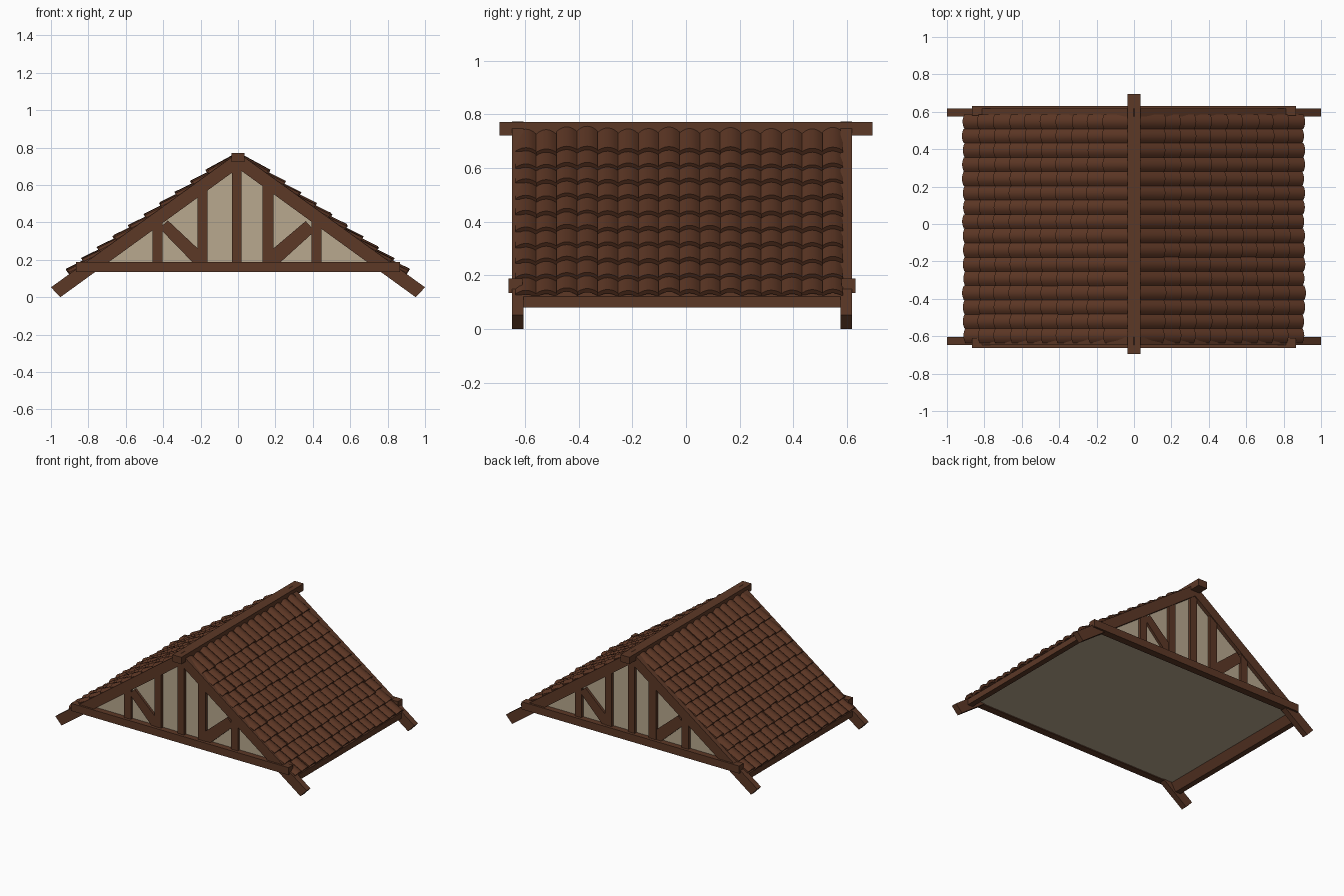
import bpy, bmesh, math, random
from mathutils import Matrix, Vector

if "Cube" in bpy.data.objects:
    bpy.data.objects.remove(bpy.data.objects["Cube"])

random.seed(4)


def material(name, rgb):
    m = bpy.data.materials.new(name)
    lin = [((c / 255 + 0.055) / 1.055) ** 2.4 for c in rgb]
    m.diffuse_color = (*lin, 1)
    m.use_nodes = True
    m.node_tree.nodes["Principled BSDF"].inputs["Base Color"].default_value = m.diffuse_color
    return m


WOOD = material("wood brown", (92, 56, 38))
TILE = material("tile brown", (92, 54, 36))
PLASTER = material("plaster beige", (184, 168, 142))


def finish(name, bm, mat):
    bmesh.ops.recalc_face_normals(bm, faces=bm.faces)
    me = bpy.data.meshes.new(name)
    bm.to_mesh(me)
    bm.free()
    me.materials.append(mat)
    ob = bpy.data.objects.new(name, me)
    bpy.context.collection.objects.link(ob)
    return ob


def extrude_xz(name, pts, y0, y1, mat, turned=False):
    """Extrude an xz outline along y; turned = placed on the back gable."""
    bm = bmesh.new()
    if turned:
        pts = [(-x, z) for x, z in pts]
        y0, y1 = -0.03 - y0, -0.03 - y1
    f = bm.faces.new([bm.verts.new((x, y0, z)) for x, z in pts])
    g = bmesh.ops.extrude_face_region(bm, geom=[f])
    vs = [v for v in g["geom"] if isinstance(v, bmesh.types.BMVert)]
    bmesh.ops.translate(bm, verts=vs, vec=(0, y1 - y0, 0))
    return finish(name, bm, mat)


def rect(x0, x1, z0, z1):
    return [(x0, z0), (x1, z0), (x1, z1), (x0, z1)]


def rafter_z(x):
    return 0.689 - 0.72 * abs(x) + 0.03


# plaster body with gable walls and flat underside
extrude_xz("plaster_body", [(-0.84, 0.14), (0.84, 0.14), (0, 0.735)], -0.62, 0.59, PLASTER)

# ridge beam
extrude_xz("ridge_beam", rect(-0.036, 0.036, 0.722, 0.772), -0.695, 0.695, WOOD)

# timber framing of both gables
for side, turned in (("front", False), ("back", True)):
    for label, s in (("left", -1), ("right", 1)):
        pts = [(0, 0.773), (s, 0.053), (s * 0.95, 0.0), (0, 0.689)]
        extrude_xz(f"{side}_{label}_rafter", pts, -0.648, -0.605, WOOD, turned)
    extrude_xz(f"{side}_tie_beam", rect(-0.865, 0.865, 0.134, 0.188), -0.662, -0.61, WOOD, turned)
    for i, (a, b) in enumerate([(-0.457, -0.404), (-0.217, -0.163), (-0.033, 0.02),
                                (0.131, 0.19), (0.393, 0.447)]):
        pts = [(a, 0.16), (b, 0.16), (b, rafter_z(b)), (a, rafter_z(a))]
        extrude_xz(f"{side}_stud_{i + 1}", pts, -0.641, -0.61, WOOD, turned)
    braces = {"left": [(-0.375, 0.41), (-0.42, 0.369), (-0.243, 0.187), (-0.2, 0.187), (-0.2, 0.246)],
              "right": [(0.18, 0.253), (0.18, 0.187), (0.227, 0.187), (0.41, 0.353), (0.362, 0.407)]}
    for label, pts in braces.items():
        extrude_xz(f"{side}_{label}_brace", pts, -0.638, -0.61, WOOD, turned)

# eave boards between the rafter tails
for label, s in (("left", -1), ("right", 1)):
    pts = [(s * 0.825, 0.135), (s * 0.86, 0.08), (s * 0.90, 0.08), (s * 0.90, 0.122), (s * 0.865, 0.145)]
    extrude_xz(f"{label}_eave_board", pts, -0.62, 0.59, WOOD)

# curved, overlapping tiles
ROWS, COLS, SEG = 10, 16, 6
Y0, PITCH = -0.635, 1.22 / 16
SLOPE = math.atan(0.71)
DOWN = Vector((math.cos(SLOPE), 0, -math.sin(SLOPE)))
OUT = Vector((math.sin(SLOPE), 0, math.cos(SLOPE)))


def add_tile(bm, lip, y, length, width):
    """One arched tile: lip is its lower crest point, upper end tucked under."""
    rings = []
    for dist, drop in ((0, 0), (length, 0.02)):
        base = lip - DOWN * dist - OUT * drop
        top, low = [], []
        for k in range(SEG + 1):
            t = 2 * k / SEG - 1
            p = base + Vector((0, y + t * width / 2, 0)) - OUT * (0.016 * t * t)
            top.append(bm.verts.new(p))
            low.append(bm.verts.new(p - OUT * 0.018))
        rings.append(top + low[::-1])
    a, b = rings
    n = len(a)
    for k in range(n):
        bm.faces.new((a[k], a[(k + 1) % n], b[(k + 1) % n], b[k]))
    for r in rings:
        for k in range(SEG):
            bm.faces.new((r[k], r[k + 1], r[n - 2 - k], r[n - 1 - k]))


for label, s in (("left", -1), ("right", 1)):
    bm = bmesh.new()
    for c in range(COLS):
        col_lift = random.uniform(-0.006, 0.004)
        for r in range(ROWS):
            x = 0.916 - 0.083 * (ROWS - 1 - r)
            lip = Vector((x, 0, 0.149 + 0.71 * (0.916 - x)))
            lip += OUT * (col_lift + random.uniform(-0.002, 0.002)) + DOWN * random.uniform(-0.005, 0.005)
            add_tile(bm, lip, Y0 + PITCH * (c + 0.5), 0.165 if r == 0 else 0.125, PITCH * 1.01)
    if s < 0:
        bmesh.ops.transform(bm, matrix=Matrix.Scale(-1, 4, (1, 0, 0)), verts=bm.verts)
    ob = finish(f"{label}_roof_tiles", bm, TILE)
    bpy.ops.object.select_all(action="DESELECT")
    ob.select_set(True)
    bpy.context.view_layer.objects.active = ob
    bpy.ops.object.shade_smooth_by_angle(angle=math.radians(35))
